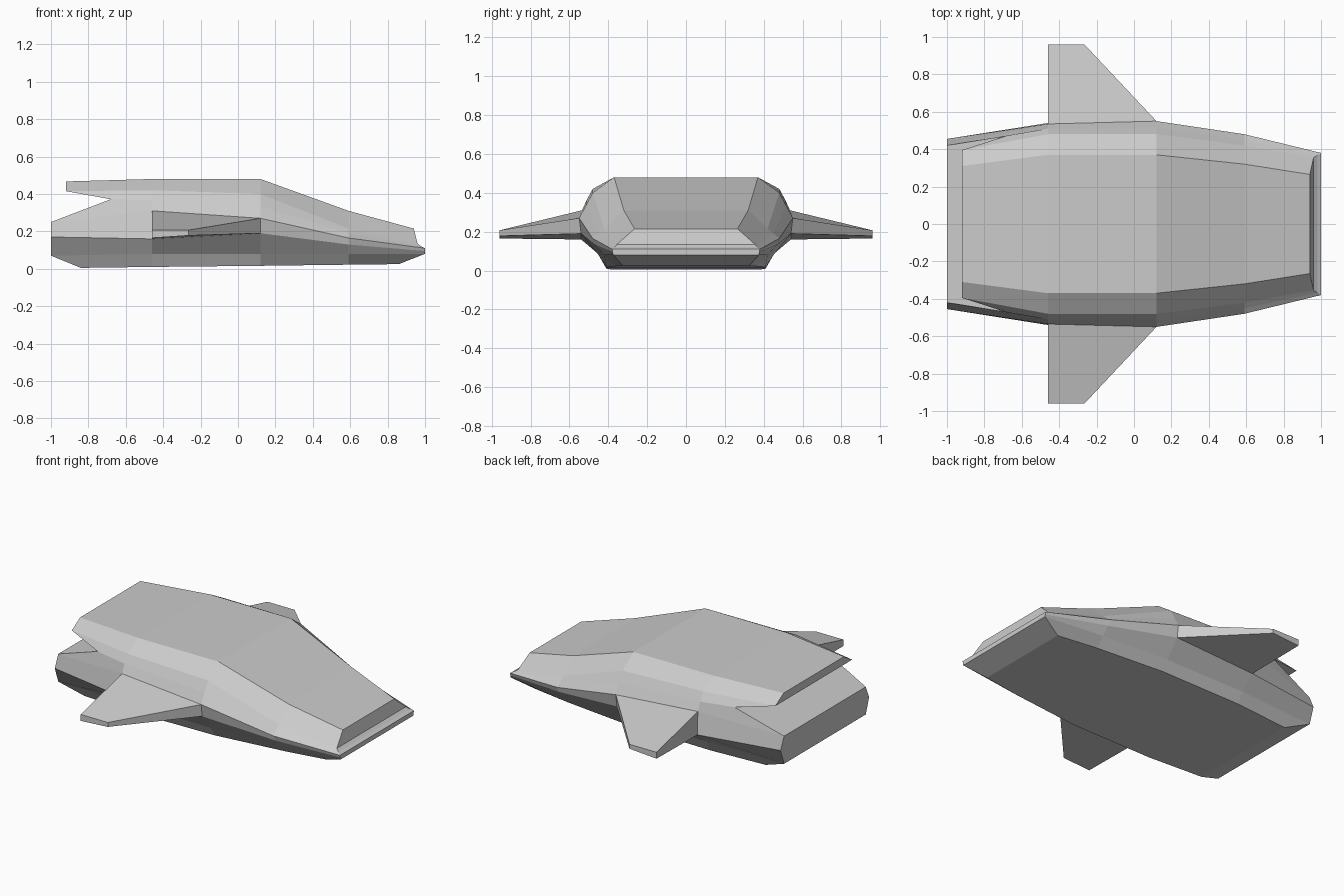
import bpy, bmesh

if "Cube" in bpy.data.objects:
    bpy.data.objects.remove(bpy.data.objects["Cube"])

# Half cross-sections, tail to nose; each runs bottom -> roof as (x, y, z).
# The fifth point of the tail section is pulled forward to form the rear notch.
def ring(x, pts):
    return [(x, y, z) for y, z in pts]

tail = [(-.84, .38, .005), (-1, .42, .07), (-1, .455, .17), (-1, .42, .25),
        (-.68, .472, .372), (-.92, .395, .415), (-.92, .31, .467)]
nose = [(.86, .325, .025), (1, .375, .08), (1, .378, .095), (1, .38, .11),
        (.98, .367, .12), (.96, .355, .135), (.94, .265, .215)]
sections = [
    tail,
    ring(-.46, [(.41, .01), (.445, .08), (.54, .16), (.535, .31), (.51, .365), (.48, .42), (.37, .48)]),
    ring(.12, [(.41, .016), (.45, .08), (.54, .19), (.55, .27), (.515, .335), (.48, .40), (.37, .48)]),
    ring(.59, [(.365, .022), (.42, .08), (.465, .13), (.48, .165), (.45, .19), (.42, .215), (.32, .31)]),
    nose,
]


def finish(name, bm):
    bmesh.ops.recalc_face_normals(bm, faces=bm.faces)
    mesh = bpy.data.meshes.new(name)
    bm.to_mesh(mesh)
    bm.free()
    obj = bpy.data.objects.new(name, mesh)
    bpy.context.collection.objects.link(obj)
    return obj


# Hull: loft both sides, bridge roof and belly, close tail and nose in bands
bm = bmesh.new()
left = [[bm.verts.new(p) for p in s] for s in sections]
right = [[bm.verts.new((x, -y, z)) for x, y, z in s] for s in sections]
rows = len(tail)
for i in range(len(sections) - 1):
    for side in (left, right):
        a, b = side[i], side[i + 1]
        for k in range(rows - 1):
            bm.faces.new((a[k], b[k], b[k + 1], a[k + 1]))
    for k in (0, rows - 1):
        bm.faces.new((left[i][k], left[i + 1][k], right[i + 1][k], right[i][k]))
for i in (0, -1):
    for k in range(rows - 1):
        bm.faces.new((left[i][k], left[i][k + 1], right[i][k + 1], right[i][k]))
finish("hull", bm)

# Wings: taper from the hull side to a thin clipped tip
for name, s in (("left_wing", 1), ("right_wing", -1)):
    bm = bmesh.new()
    root = [sections[1][2], sections[2][2], sections[2][3], sections[1][3]]
    tip = [(-.46, .96, .165), (-.265, .96, .178), (-.265, .96, .207), (-.46, .96, .207)]
    r = [bm.verts.new((x, s * y, z)) for x, y, z in root]
    t = [bm.verts.new((x, s * y, z)) for x, y, z in tip]
    for k in range(4):
        n = (k + 1) % 4
        bm.faces.new((r[k], r[n], t[n], t[k]))
    bm.faces.new(t)
    bm.faces.new(r[::-1])
    finish(name, bm)
